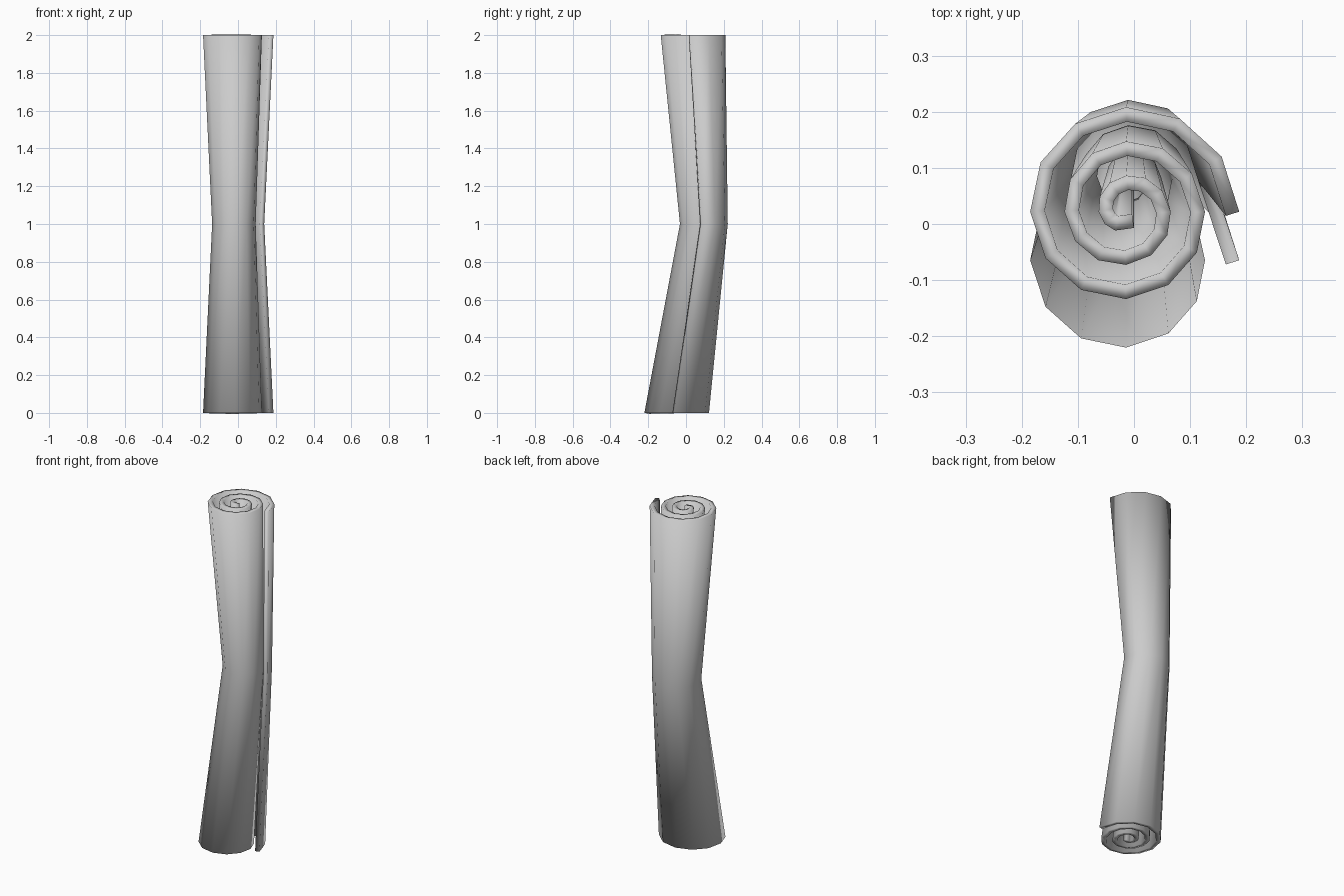
import bpy, bmesh, math

if "Cube" in bpy.data.objects:
    bpy.data.objects.remove(bpy.data.objects["Cube"])

CX, CY = -0.014, 0.022      # spiral centre at the top level
R0, PITCH = 0.2015, 0.061   # outer radius, radius lost per turn
THICK = 0.025

# spiral profile, 12 sides per turn, from the loose outer end to the core
profile = []
for i in range(33):
    a = math.radians(30 * i)
    r = R0 - PITCH * i / 12
    profile.append((CX + r * math.cos(a), CY + r * math.sin(a)))
profile.append((0.0, -0.007))

# levels: height, scale, shift in y (pinched and bent at mid height)
levels = [(0.0, 1.0, -0.0865), (1.0, 0.74, 0.067), (2.0, 1.0, 0.0)]

# rolled sheet
bm = bmesh.new()
rows = [[bm.verts.new((x * s, y * s + dy, z)) for x, y in profile]
        for z, s, dy in levels]
for low, high in zip(rows, rows[1:]):
    for i in range(len(profile) - 1):
        f = bm.faces.new((low[i], low[i + 1], high[i + 1], high[i]))
        f.smooth = True
mesh = bpy.data.meshes.new("rolled_sheet")
bm.to_mesh(mesh)
bm.free()
roll = bpy.data.objects.new("rolled_sheet", mesh)
bpy.context.collection.objects.link(roll)

# sheet thickness, grown inwards
solid = roll.modifiers.new("thickness", 'SOLIDIFY')
solid.thickness = THICK
solid.offset = -1
solid.use_even_offset = True
